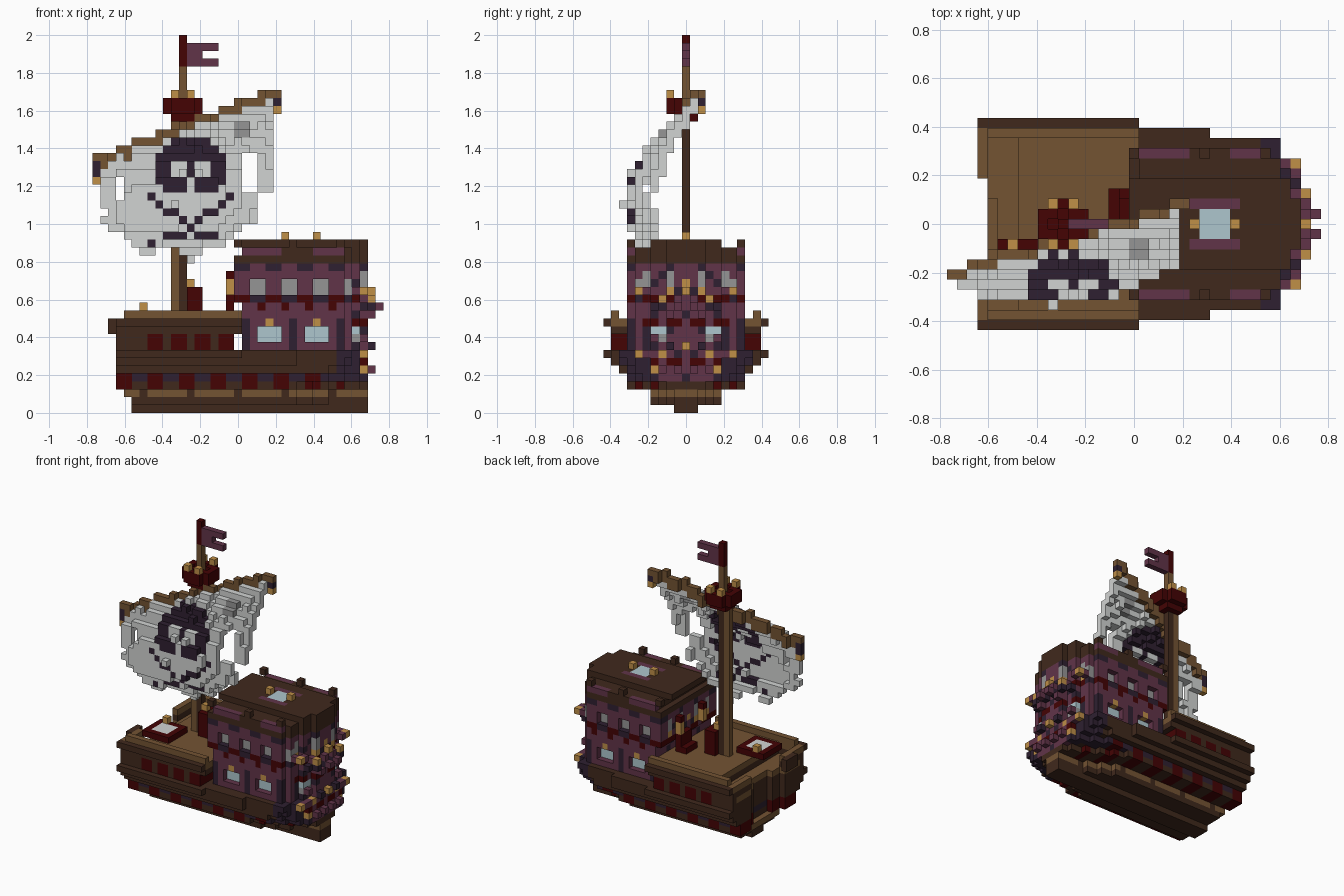
import bpy, bmesh, math
from mathutils import Vector

if "Cube" in bpy.data.objects:
    bpy.data.objects.remove(bpy.data.objects["Cube"])

V = 1 / 24                       # block size
ORIGIN = Vector((-18.5, -10.5, 0))
MID = 10                         # centre row across the ship
COLORS = {"dark_timber": "422d22", "wood": "735436", "deep_red": "460b0c",
          "plum": "61374a", "night_plum": "322534", "gold": "be8e49",
          "canvas": "d0d2d1", "glass": "acc5cc", "grey_pane": "949494"}
DARK, WOOD, RED, PLUM, NIGHT, GOLD, CANVAS, GLASS, PANE = range(len(COLORS))


def make_material(name, code):
    rgb = [(int(code[n:n + 2], 16) / 255) ** 2.2 for n in (0, 2, 4)] + [1]
    m = bpy.data.materials.new(name)
    m.use_nodes = True
    m.diffuse_color = rgb
    bsdf = next(n for n in m.node_tree.nodes if n.type == "BSDF_PRINCIPLED")
    bsdf.inputs["Base Color"].default_value = rgb
    bsdf.inputs["Roughness"].default_value = 0.9
    return m


MATS = [make_material(n, c) for n, c in COLORS.items()]
AXES = [Vector((1, 0, 0)), Vector((0, 1, 0)), Vector((0, 0, 1))]


def build(name, blocks):
    """Turn {(i, j, k): colour} into one mesh holding only its outer faces."""
    mesh = bpy.data.meshes.new(name)
    bm = bmesh.new()
    verts = {}

    def vert(p):
        key = tuple(round(c) for c in p)
        if key not in verts:
            verts[key] = bm.verts.new((Vector(key) + ORIGIN) * V)
        return verts[key]

    for cell, color in blocks.items():
        base = Vector(cell)
        for a in range(3):
            u, w = AXES[(a + 1) % 3], AXES[(a + 2) % 3]
            for side in (0, 1):
                step = AXES[a] * (2 * side - 1)
                if tuple(int(c) for c in base + step) in blocks:
                    continue
                p = base + AXES[a] * side
                ring = [p, p + u, p + u + w, p + w]
                face = bm.faces.new([vert(q) for q in (ring if side else ring[::-1])])
                face.material_index = color
    bm.to_mesh(mesh)
    bm.free()
    for m in MATS:
        mesh.materials.append(m)
    bpy.context.collection.objects.link(bpy.data.objects.new(name, mesh))


def box(blocks, i, j, k, color):
    """Fill inclusive block ranges."""
    for x in range(i[0], i[1] + 1):
        for y in range(j[0], j[1] + 1):
            for z in range(k[0], k[1] + 1):
                blocks[x, y, z] = color


def stern_end(d):
    return 34 - (d > 2) - (d > 4) - (d > 6)


# Colour rules
def stern_color(d, k):
    if k in (9, 10) and d in (3, 4):
        return GLASS if k == 10 else PANE
    if (d, k) in {(0, 8), (0, 16), (3, 7), (2, 15), (5, 15), (4, 5)}:
        return GOLD
    if k in (16, 17) and d in (2, 5):
        return PANE
    if k < 11 and d > 4:
        return NIGHT
    if k in (6, 11, 14) and d % 3:
        return RED
    return NIGHT if (d + k) % 4 == 0 else PLUM


def hull_color(i, d, k):
    if k > 3 and (i > 32 or (i > 30 and d > 4)):
        return stern_color(d, k)
    if k == 2:
        return DARK if i % 6 == 0 else WOOD
    if k in (3, 4) and i < 32:
        return RED if (i + 1) % 4 < 2 else (NIGHT if k == 4 else DARK)
    if k in (8, 9) and 6 < i < 18 and (i - 7) % 3 < 2:
        return RED
    if k == 12 or (k in (9, 11) and d < 9) or (k == 11 and d == 9):
        return WOOD
    return DARK


def castle_color(i, k):
    if k < 14:
        near = min(abs(i - c) for c in (22, 28))
        if near <= 1 and 9 <= k <= 11:
            return GOLD if (near == 0 and k == 11) else GLASS if near == 0 or k < 11 else PLUM
        if near == 3 and k < 12:
            return NIGHT
        return RED if k == 13 and i % 3 == 0 else PLUM
    if k == 14:
        return NIGHT if i % 4 < 2 else RED
    if k in (15, 16):
        return PANE if i % 4 < 2 else PLUM
    return NIGHT if k == 18 and i % 4 > 1 else PLUM


# Hull with stepped sides, low open bow deck, bulwark and a side passage
hull = {}
half_width = [1, 4, 4, 7, 7, 8, 9, 10, 9, 9, 9, 10, 9]
bow = [5, 5, 4, 3, 3, 3, 3, 3, 3, 3, 3, 3, 4]
for k, (half, start) in enumerate(zip(half_width, bow)):
    for i in range(start, 35 if k < 8 else 19):
        taper = max(0, (i - (24 if k < 4 else 28)) // 2) if k < 7 else 0
        limit = 10 - (i > 18) - (i > 25) - 2 * (i > 32) - 2 * (i > 33)
        h = max(1, min(half - taper, limit))
        for j in range(MID - h, MID + h + 1):
            d = abs(j - MID)
            open_deck = k == 12 and d < 9
            low_bow = k > 9 and i < 7 and d < 9 and not (i == 3 and 4 < d)
            hollow = k > 2 and i < start + (d < 5) + (d < 3)
            passage = i == 18 and k in (8, 9)
            if not (open_deck or low_bow or hollow or passage):
                hull[i, j, k] = hull_color(i, d, k)
build("hull", hull)

stub = {}
box(stub, (2, 2), (4, 6), (10, 11), DARK)
build("bow_stub", stub)

# Stern castle: panes sit one block behind their frames
castle = {}
for k in range(8, 19):
    start = 19 if k < 14 else 18
    for j in range(MID - 7, MID + 8):
        d = abs(j - MID)
        for i in range(start, stern_end(d) + 1):
            color = castle_color(i, k)
            if d == 7 and color in (PANE, GLASS):
                continue
            end = i == start or i >= stern_end(d)
            castle[i, j, k] = stern_color(d, k) if end and d < 6 else color
build("stern_castle", castle)

# Roof with skylight and edge posts
roof = {}
for k, half, start in ((19, 7, 18), (20, 7, 19), (21, 4, 18)):
    for j in range(MID - half, MID + half + 1):
        d = abs(j - MID)
        for i in range(start, stern_end(d) + 1):
            side_strip = k == 20 and d == 7 and (i < 24 or 27 < i < 32)
            sky = k == 21 and 25 <= i <= 27 and d < 2
            ridge = k == 21 and d == 2 and 24 <= i <= 28
            roof[i, j, k] = PLUM if side_strip or ridge else GLASS if sky else DARK
for i in (24, 28):
    roof[i, MID, 22] = GOLD
for j in (MID - 7, MID + 7):
    for i in (18, 25, 31):
        roof[i, j, 21] = DARK
build("roof", roof)

# Carved stern ornaments, mirrored
knobs = {}
for s in (-1, 1):
    for i, d, k, c in ((34, 6, 15, GOLD), (34, 6, 7, GOLD), (34, 5, 7, PLUM), (34, 5, 15, PLUM),
                       (33, 6, 15, PLUM), (33, 6, 7, NIGHT), (34, 4, 13, NIGHT), (34, 3, 14, PLUM),
                       (35, 3, 5, PLUM), (35, 3, 14, GOLD), (35, 3, 13, NIGHT), (36, 1, 13, PLUM),
                       (35, 2, 12, PLUM), (35, 1, 13, NIGHT), (35, 1, 14, PLUM), (35, 1, 5, PLUM),
                       (35, 0, 15, GOLD), (35, 0, 8, GOLD), (35, 2, 8, NIGHT), (34, 4, 9, PLUM)):
        knobs[i, MID + s * d, k] = c
build("stern_ornaments", knobs)

# Deck fittings
fittings = {}
box(fittings, (5, 9), (4, 8), (12, 12), RED)
box(fittings, (6, 8), (5, 7), (12, 12), CANVAS)
fittings[6, 8, 13] = GOLD
box(fittings, (12, 13), (9, 11), (12, 15), RED)
fittings[12, 10, 16] = GOLD
box(fittings, (16, 16), (11, 13), (12, 12), RED)
box(fittings, (17, 17), (11, 13), (12, 14), RED)
for j in (7, 13):
    box(fittings, (17, 17), (j, j), (15, 16), GOLD)
    fittings[17, j, 17] = RED
build("deck_fittings", fittings)

# Mast, lookout and flag
mast = {}
box(mast, (10, 10), (MID, MID), (12, 36), WOOD)
box(mast, (11, 11), (MID, MID), (12, 36), DARK)
box(mast, (11, 11), (MID, MID), (37, 43), WOOD)
box(mast, (11, 11), (MID, MID), (44, 47), RED)
build("mast", mast)

nest = {}
for i in range(9, 14):
    for j in range(8, 13):
        a, b = abs(i - 11), abs(j - MID)
        if 2 <= a + b < 4:
            box(nest, (i, i), (j, j), (38, 39), RED)
        if max(a, b) < 2:
            nest[i, j, 37] = RED
        if (a, b) == (1, 2):
            nest[i, j, 40] = GOLD
build("lookout", nest)

flag = {}
box(flag, (12, 15), (MID, MID), (44, 46), PLUM)
for i in (14, 15):
    del flag[i, MID, 45]
build("flag", flag)


# Slanting yard
def yard_top(i):
    return 32 + int(i * 0.385 + 0.1)


def yard_row(i):
    return 5 + i * 7 / 23


yard = {}
for i in range(24):
    j = round(yard_row(i))
    box(yard, (i, i), (j, j), (yard_top(i) - 1, yard_top(i)), WOOD)
for i, base in ((0, 29), (23, 38)):
    j = round(yard_row(i))
    box(yard, (i, i), (j, j), (base, base + 1), NIGHT)
    yard[i, j, base] = GOLD
    yard[i, j, base + 2] = NIGHT if i == 0 else WOOD
build("yard", yard)

# Billowing sail: ragged lower edge, tears, and a mirrored painted emblem
FOOT = 19
EDGES = [(12, 12), (6, 13), (5, 16), (4, 17), (2, 18), (1, 20), (2, 20), (1, 20), (1, 20)]
EMBLEM = ("###... ####.. #####. #..##. #..##. .####. .###.. "
          ".....# ....#. ..##.. .#.... #..... .###.. .....#").split()


def torn(i, k):
    return (i == 3 and 27 <= k <= 29) or (i in (19, 20) and 28 <= k <= 32) or (k == 20 and 8 <= i <= 10)


def sail_color(i, k):
    d = abs(i - 12)
    if d < 6 and 21 <= k <= 34 and EMBLEM[34 - k][d] == "#":
        return NIGHT
    return PANE if i in (18, 19) and 35 <= k <= 36 else CANVAS


def sail_row(i, k):
    t = max(0, (yard_top(i) - k) / (yard_top(i) - FOOT))
    swell = 1.5 + 5 * math.sin(math.pi * (i - 1) / 30)
    return round(yard_row(i) - swell * math.sin(math.pi * 0.9 * t))


sail = {}
for k in range(FOOT, 40):
    low, high = EDGES[k - FOOT] if k - FOOT < len(EDGES) else (1, 22)
    for i in range(low, high + 1):
        if k < yard_top(i) and not torn(i, k):
            j = sail_row(i, k)
            for y in range(j, max(j, sail_row(i, k + 1)) + 1):
                if (i, y, k) not in yard:
                    sail[i, y, k] = sail_color(i, k)
build("sail", sail)
